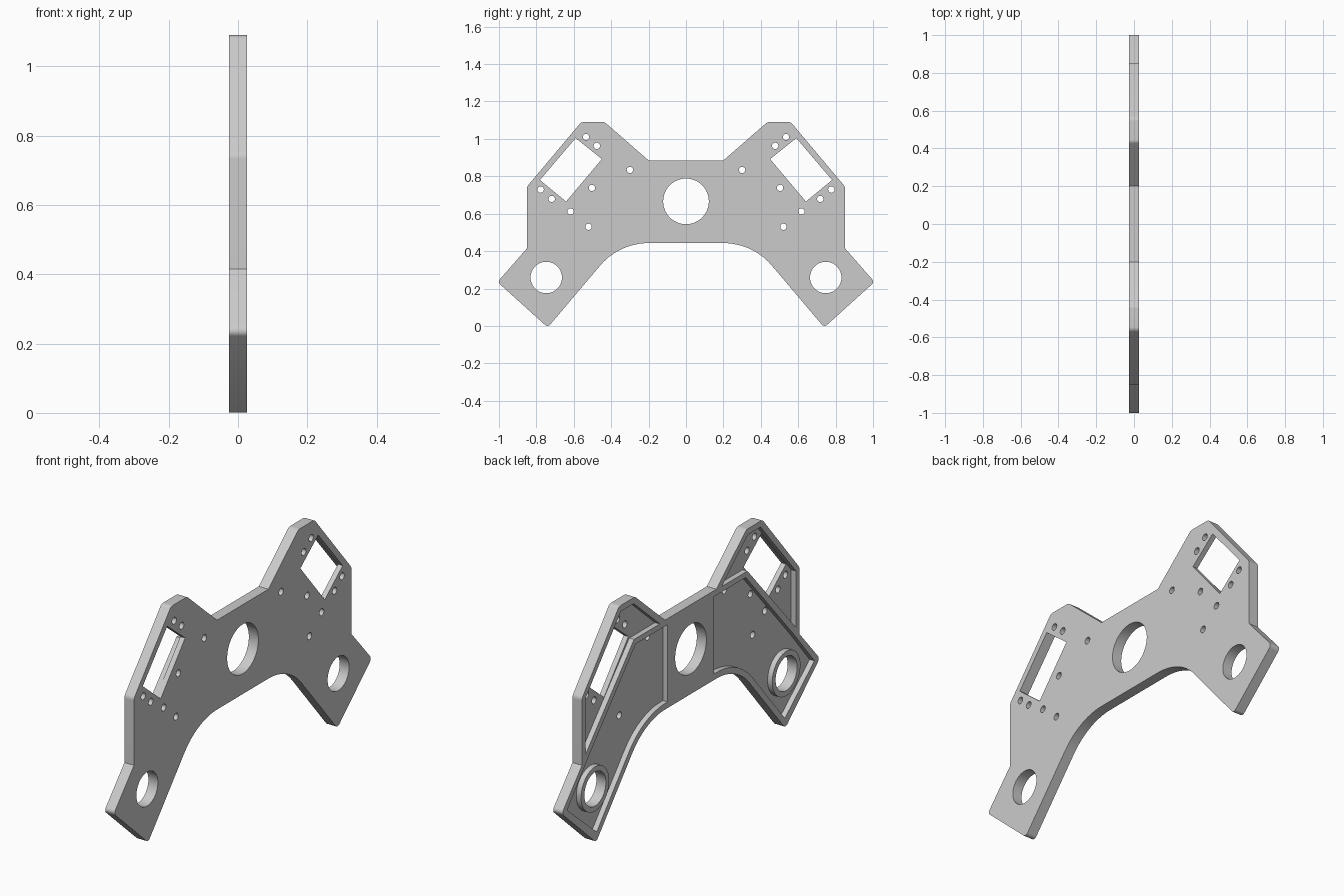
import bpy, bmesh
from math import cos, sin, pi, tan
from mathutils import Vector

cube = bpy.data.objects.get("Cube")
if cube:
    bpy.data.objects.remove(cube)

HALF = 0.026     # half the plate thickness
OVER = 0.1       # how far through-cutters stick out

grey = bpy.data.materials.new("light_grey")
grey.use_nodes = True
grey.diffuse_color = (0.6, 0.6, 0.6, 1)
grey.node_tree.nodes["Principled BSDF"].inputs["Base Color"].default_value = (0.6, 0.6, 0.6, 1)


def fillet(corners, steps=12):
    """Round each (y, z, radius) corner and return the 2D profile."""
    out = []
    for i, (y, z, r) in enumerate(corners):
        p = Vector((y, z))
        if not r:
            out.append(p)
            continue
        a = (Vector(corners[i - 1][:2]) - p).normalized()
        b = (Vector(corners[(i + 1) % len(corners)][:2]) - p).normalized()
        half = a.angle(b) / 2
        centre = p + (a + b).normalized() * (r / sin(half))
        start = p + a * (r / tan(half)) - centre
        end = p + b * (r / tan(half)) - centre
        for k in range(steps + 1):
            out.append(centre + start.normalized().slerp(end.normalized(), k / steps) * r)
    return out


def circle(y, z, r, sides=48):
    return [Vector((y + r * cos(2 * pi * k / sides), z + r * sin(2 * pi * k / sides)))
            for k in range(sides)]


def prism(name, profile, x0, x1, side=1):
    """Extrude a y-z profile along x; side -1 mirrors it across y."""
    bm = bmesh.new()
    face = bm.faces.new([bm.verts.new((x0, side * p.x, p.y)) for p in profile])
    ext = bmesh.ops.extrude_face_region(bm, geom=[face])
    moved = [v for v in ext["geom"] if isinstance(v, bmesh.types.BMVert)]
    bmesh.ops.translate(bm, vec=(x1 - x0, 0, 0), verts=moved)
    bmesh.ops.recalc_face_normals(bm, faces=bm.faces)
    mesh = bpy.data.meshes.new(name)
    bm.to_mesh(mesh)
    bm.free()
    obj = bpy.data.objects.new(name, mesh)
    bpy.context.scene.collection.objects.link(obj)
    return obj


def cut(target, cutter):
    """Subtract the cutter, bake the result and drop the cutter."""
    mod = target.modifiers.new("cut", "BOOLEAN")
    mod.operation, mod.solver, mod.object = "DIFFERENCE", "EXACT", cutter
    bpy.context.view_layer.update()
    graph = bpy.context.evaluated_depsgraph_get()
    mesh = bpy.data.meshes.new_from_object(target.evaluated_get(graph))
    target.modifiers.remove(mod)
    target.data = mesh
    bpy.data.objects.remove(cutter)


# Plate outline: one half, then mirrored
half_outline = [
    (0.2, 0.885, 0), (0.435, 1.09, 0.03), (0.56, 1.09, 0.03), (0.85, 0.745, 0.03),
    (0.85, 0.415, 0), (1.008, 0.235, 0.02), (0.739, -0.008, 0.02), (0.357, 0.443, 0.34)]
outline = half_outline + [(-y, z, r) for y, z, r in reversed(half_outline)]
plate = prism("bracket_plate", fillet(outline), -HALF, HALF)

# Recesses on one face, leaving a rim and a diagonal rib
arm_recess = [
    (0.18, 0.855, 0), (0.43, 0.855, 0), (0.81, 0.425, 0), (0.966, 0.238, 0),
    (0.735, 0.042, 0), (0.371, 0.473, 0.37), (0.18, 0.473, 0)]
window_recess = [
    (0.242, 0.882, 0), (0.445, 1.06, 0), (0.546, 1.06, 0), (0.822, 0.737, 0),
    (0.822, 0.458, 0), (0.443, 0.882, 0)]
window = [Vector(p) for p in ((0.59, 1.004), (0.45, 0.892), (0.641, 0.665), (0.781, 0.78))]
screw_holes = [(0.535, 1.01), (0.477, 0.963), (0.3, 0.834), (0.503, 0.738),
               (0.777, 0.729), (0.718, 0.679), (0.617, 0.612), (0.521, 0.53)]
ARM_HOLE = (0.747, 0.259)

for side in (1, -1):
    # Arm recess keeps a raised ring around the arm hole
    recess = prism("arm_recess", fillet(arm_recess), -OVER, 0, side)
    cut(recess, prism("ring", circle(*ARM_HOLE, 0.11), -2 * OVER, OVER, side))
    cut(plate, recess)
    cut(plate, prism("window_recess", fillet(window_recess), -OVER, 0, side))
    # Openings through the plate
    cut(plate, prism("window", window, -OVER, OVER, side))
    cut(plate, prism("arm_hole", circle(*ARM_HOLE, 0.084), -OVER, OVER, side))
    for y, z in screw_holes:
        cut(plate, prism("screw_hole", circle(y, z, 0.017, 20), -OVER, OVER, side))

# Large centre hole
cut(plate, prism("centre_hole", circle(0, 0.666, 0.122, 64), -OVER, OVER))

# Finish
plate.data.materials.clear()
plate.data.materials.append(grey)
for poly in plate.data.polygons:
    poly.material_index = 0
bpy.ops.object.select_all(action="DESELECT")
plate.select_set(True)
bpy.context.view_layer.objects.active = plate
bpy.ops.object.shade_smooth_by_angle(angle=pi / 6)
